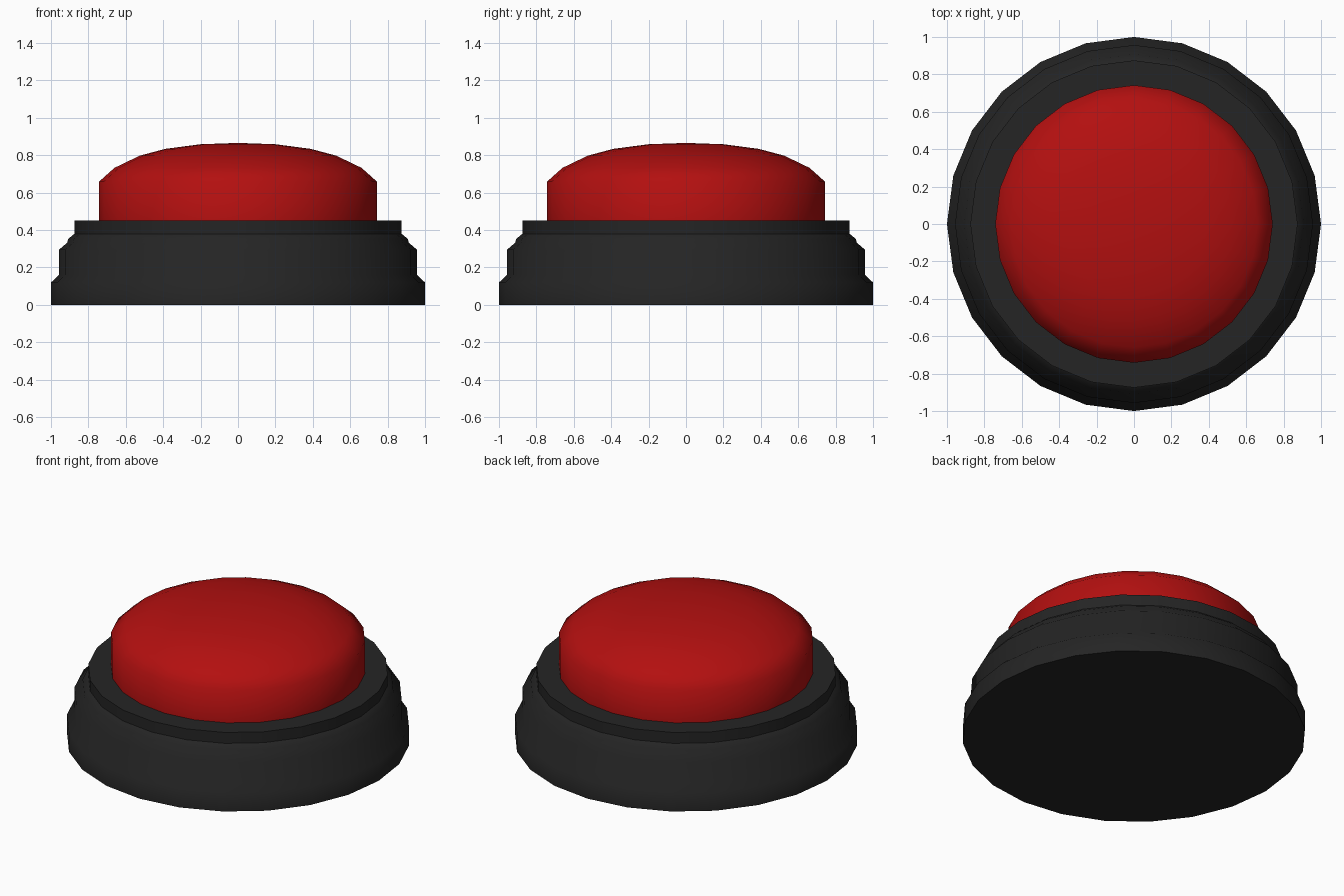
import bpy, bmesh, math

if "Cube" in bpy.data.objects:
    bpy.data.objects.remove(bpy.data.objects["Cube"])

SIDES = 24

def material(name, rgb):
    m = bpy.data.materials.new(name)
    m.diffuse_color = (*rgb, 1)
    m.use_nodes = True
    m.node_tree.nodes["Principled BSDF"].inputs["Base Color"].default_value = m.diffuse_color
    return m

def lathe(name, profile, mat):
    """Spin a (radius, z) profile around z; radius 0 makes a pole, open ends are capped."""
    bm = bmesh.new()
    rings = []
    for r, z in profile:
        if r == 0:
            rings.append([bm.verts.new((0, 0, z))] * SIDES)
        else:
            rings.append([bm.verts.new((r * math.cos(2 * math.pi * i / SIDES),
                                        r * math.sin(2 * math.pi * i / SIDES), z))
                          for i in range(SIDES)])
    for a, b in zip(rings, rings[1:]):
        for i in range(SIDES):
            j = (i + 1) % SIDES
            bm.faces.new(list(dict.fromkeys((a[i], a[j], b[j], b[i]))))
    bm.faces.new(rings[0][::-1])
    if profile[-1][0] > 0:
        bm.faces.new(rings[-1])
    bmesh.ops.recalc_face_normals(bm, faces=bm.faces)
    me = bpy.data.meshes.new(name)
    bm.to_mesh(me)
    bm.free()
    me.materials.append(mat)
    ob = bpy.data.objects.new(name, me)
    bpy.context.collection.objects.link(ob)
    bpy.ops.object.select_all(action='DESELECT')
    ob.select_set(True)
    bpy.context.view_layer.objects.active = ob
    bpy.ops.object.shade_smooth_by_angle(angle=math.radians(50))

black = material("black_plastic", (0.018, 0.018, 0.018))
red = material("red_plastic", (0.45, 0.005, 0.005))

# Stepped housing
lathe("base", [(1, 0), (1, 0.12), (0.957, 0.16), (0.957, 0.295), (0.913, 0.333),
               (0.908, 0.353), (0.875, 0.38), (0.875, 0.45)], black)

# Push button: straight skirt with a shallow dome
lathe("button", [(0.742, 0.44), (0.742, 0.66), (0.66, 0.733), (0.525, 0.798),
                 (0.39, 0.834), (0.2, 0.859), (0, 0.866)], red)
